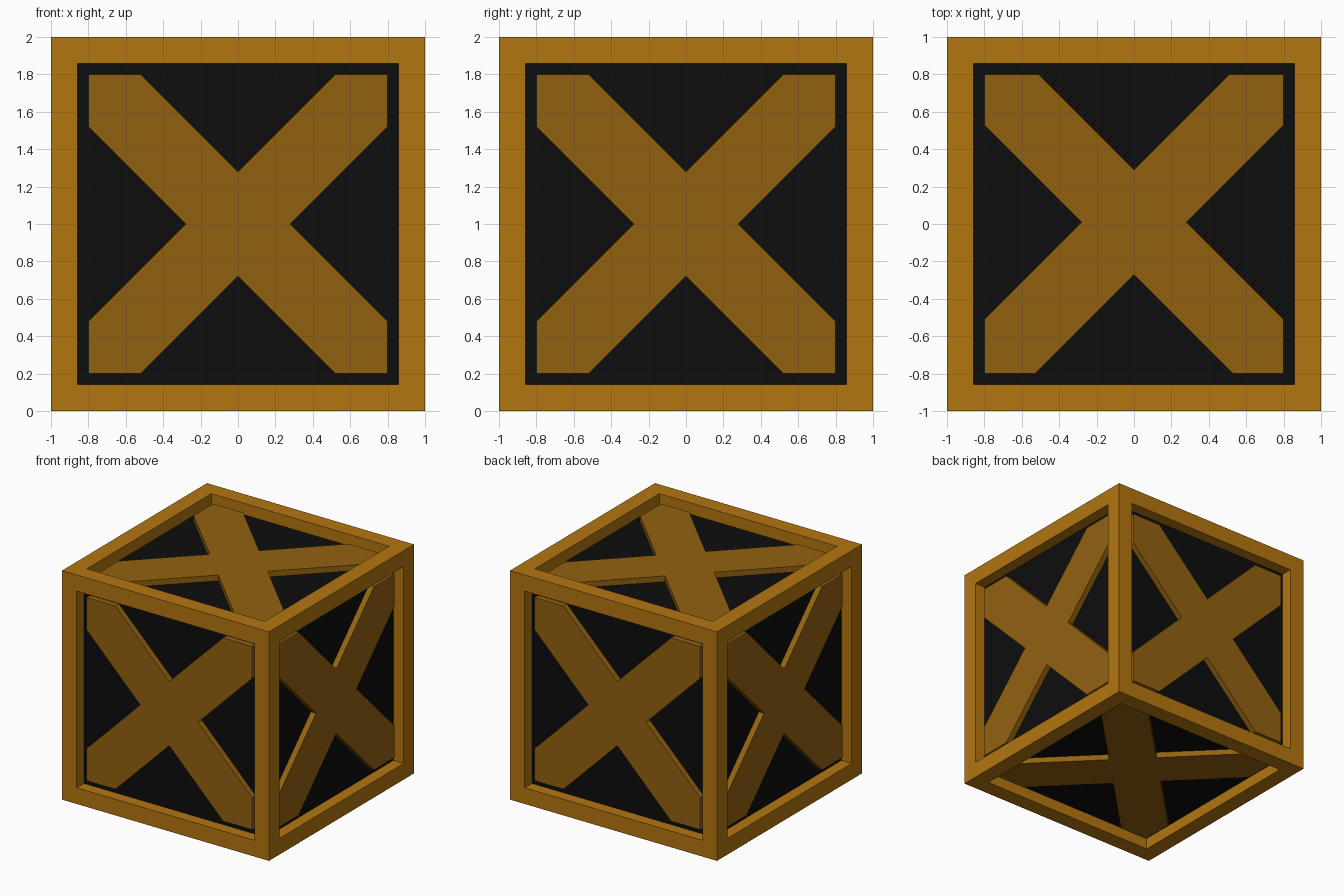
import bpy, bmesh
from math import radians
from mathutils import Matrix, Vector

if "Cube" in bpy.data.objects:
    bpy.data.objects.remove(bpy.data.objects["Cube"])

HALF, BAR, DEPTH, PLANK = 1.0, 0.2, 0.1, 0.05
INNER = HALF - BAR
CENTRE = Matrix.Translation((0, 0, HALF))


def material(name, color):
    m = bpy.data.materials.new(name)
    m.diffuse_color = (*color, 1)
    m.use_nodes = True
    m.node_tree.nodes["Principled BSDF"].inputs["Base Color"].default_value = m.diffuse_color
    return m


def add_object(name, bm, mats):
    bmesh.ops.recalc_face_normals(bm, faces=bm.faces[:])
    me = bpy.data.meshes.new(name)
    bm.to_mesh(me)
    bm.free()
    for m in mats:
        me.materials.append(m)
    ob = bpy.data.objects.new(name, me)
    bpy.context.collection.objects.link(ob)
    return ob


frame_wood = material("frame_wood", (0.45, 0.18, 0.005))
brace_wood = material("brace_wood", (0.29, 0.12, 0.005))
dark = material("dark_panel", (0.004, 0.004, 0.004))

# Crate frame: cube with each side inset and pushed in to a dark panel
bm = bmesh.new()
bmesh.ops.create_cube(bm, size=2 * HALF, matrix=CENTRE)
panels = bm.faces[:]
bmesh.ops.inset_individual(bm, faces=panels, thickness=BAR)
for f in panels:
    n = f.normal.copy()
    new = bmesh.ops.extrude_discrete_faces(bm, faces=[f])["faces"][0]
    bmesh.ops.translate(bm, verts=new.verts[:], vec=-n * DEPTH)
    new.material_index = 1
add_object("crate_frame", bm, [frame_wood, dark])


# Cross brace: X outline trimmed to the frame opening, made facing +z
def cross_brace(name, rotation, s=0.0):
    w, a = 0.28, INNER
    b = a - w
    outline = [
        (w, s), (a, b + s), (a, a), (b - s, a),
        (0, w + s), (s - b, a), (-a, a), (-a, b + s),
        (-w, s), (-a, s - b), (-a, -a), (-b - s, -a),
        (0, s - w), (b + s, -a), (a, -a), (a, s - b),
    ]
    bm = bmesh.new()
    base = bm.faces.new([bm.verts.new((x, y, HALF - DEPTH)) for x, y in outline])
    top = bmesh.ops.extrude_face_region(bm, geom=[base], use_keep_orig=True)["geom"]
    bmesh.ops.translate(bm, verts=[g for g in top if isinstance(g, bmesh.types.BMVert)],
                        vec=Vector((0, 0, DEPTH - PLANK)))
    bm.faces.remove(base)  # hidden against the panel
    bmesh.ops.transform(bm, matrix=CENTRE @ rotation, verts=bm.verts[:])
    add_object(name, bm, [brace_wood])


for i, side in enumerate(("front", "right", "back", "left")):
    cross_brace(side + "_cross_brace",
                Matrix.Rotation(radians(90 * i), 4, 'Z') @ Matrix.Rotation(radians(90), 4, 'X'))
cross_brace("top_cross_brace", Matrix.Identity(4), 0.01)
cross_brace("bottom_cross_brace", Matrix.Rotation(radians(180), 4, 'X'), -0.01)
